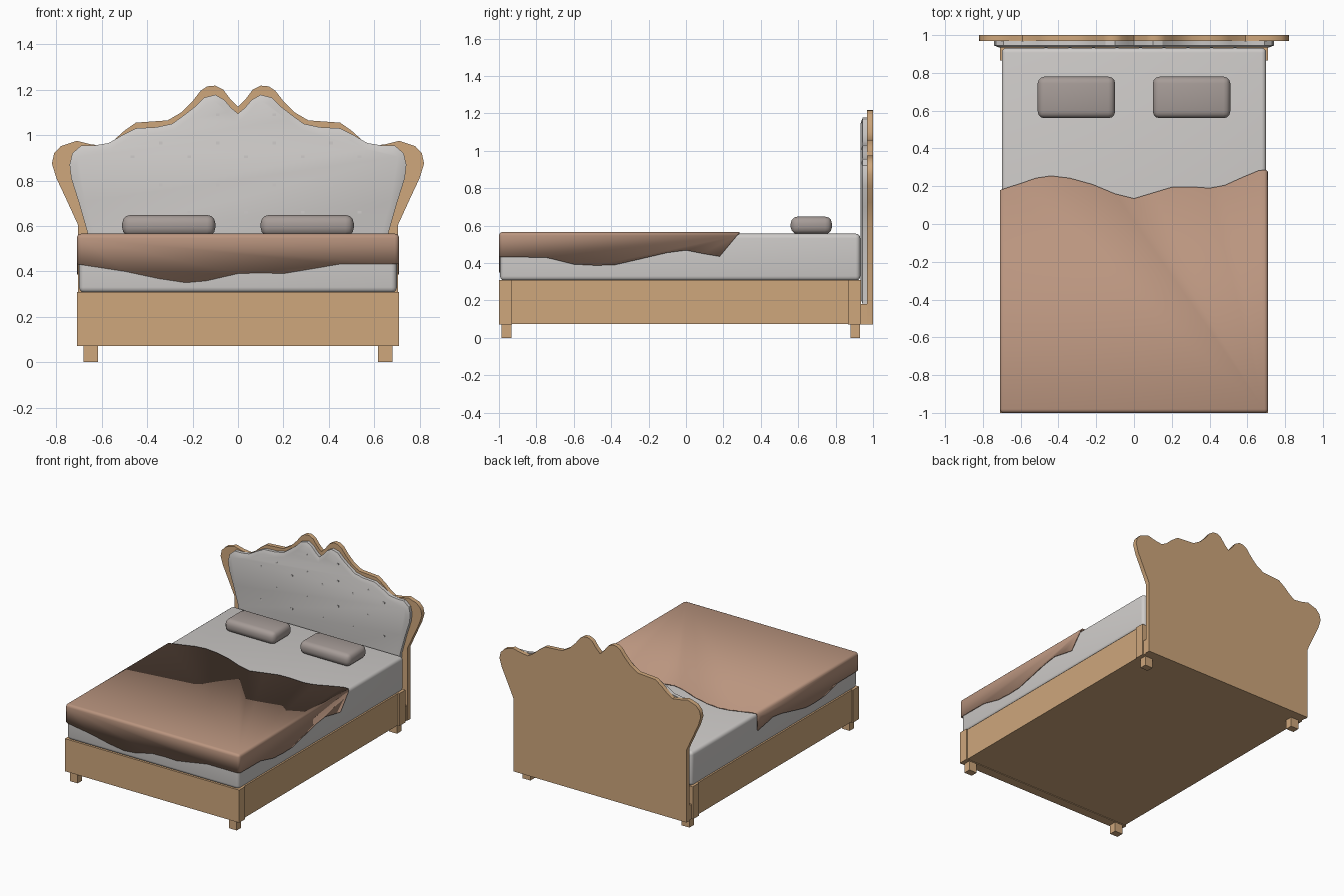
import bpy, bmesh, math
from mathutils import Vector

if "Cube" in bpy.data.objects:
    bpy.data.objects.remove(bpy.data.objects["Cube"])


def material(name, rgb):
    m = bpy.data.materials.new(name)
    m.diffuse_color = (*rgb, 1)
    m.use_nodes = True
    m.node_tree.nodes["Principled BSDF"].inputs["Base Color"].default_value = m.diffuse_color
    return m


WOOD = material("light wood", (0.62, 0.385, 0.2))
LINEN = material("pale linen", (0.62, 0.60, 0.585))
BLANKET = material("tan blanket", (0.49, 0.30, 0.212))
PILLOW = material("taupe pillow", (0.38, 0.33, 0.31))


def finish(bm, name, mat, angle=None):
    bmesh.ops.recalc_face_normals(bm, faces=bm.faces)
    me = bpy.data.meshes.new(name)
    bm.to_mesh(me)
    bm.free()
    me.materials.append(mat)
    ob = bpy.data.objects.new(name, me)
    bpy.context.collection.objects.link(ob)
    if angle:
        bpy.ops.object.select_all(action='DESELECT')
        ob.select_set(True)
        bpy.context.view_layer.objects.active = ob
        bpy.ops.object.shade_smooth_by_angle(angle=math.radians(angle))
    return ob


def box(name, lo, hi, mat, bevel=0, segs=3):
    bm = bmesh.new()
    bmesh.ops.create_cube(bm, size=1)
    for v in bm.verts:
        v.co = Vector([(a + b) / 2 + c * (b - a) for a, b, c in zip(lo, hi, v.co)])
    if bevel:
        bmesh.ops.bevel(bm, geom=bm.edges[:], offset=bevel, segments=segs,
                        profile=0.5, affect='EDGES')
    return finish(bm, name, mat, 50 if bevel else None)


def mirrored_prism(half, y_back, y_front):
    """Extrude a half outline, mirrored in x, from y_back to y_front."""
    pts = half + [(-x, z) for x, z in reversed(half) if x > 0]
    bm = bmesh.new()
    face = bm.faces.new([bm.verts.new((x, y_back, z)) for x, z in pts])
    ret = bmesh.ops.extrude_face_region(bm, geom=[face], use_keep_orig=True)
    for v in [g for g in ret['geom'] if isinstance(g, bmesh.types.BMVert)]:
        v.co.y = y_front
    front = [g for g in ret['geom'] if isinstance(g, bmesh.types.BMFace)]
    bmesh.ops.recalc_face_normals(bm, faces=bm.faces)
    return bm, front


# Headboard: scalloped wooden board
board = [(0.705, 0.07), (0.705, 0.605), (0.76, 0.725), (0.80, 0.81), (0.82, 0.875),
         (0.81, 0.92), (0.78, 0.952), (0.71, 0.975), (0.65, 0.96), (0.59, 0.952),
         (0.55, 0.975), (0.50, 1.02), (0.45, 1.055), (0.38, 1.06), (0.31, 1.065),
         (0.25, 1.10), (0.20, 1.15), (0.165, 1.195), (0.135, 1.215), (0.10, 1.218),
         (0.065, 1.20), (0.035, 1.16), (0, 1.125)]
bm, _ = mirrored_prism(board, 1.0, 0.968)
finish(bm, "headboard_frame", WOOD, 35)

# Headboard: padded panel with sloping rim
pad = [(0.66, 0.18), (0.66, 0.56), (0.70, 0.70), (0.735, 0.81), (0.742, 0.87),
       (0.73, 0.92), (0.69, 0.955), (0.63, 0.955), (0.57, 0.965), (0.51, 1.00),
       (0.45, 1.03), (0.36, 1.035), (0.29, 1.05), (0.235, 1.09), (0.19, 1.125),
       (0.15, 1.165), (0.10, 1.178), (0.06, 1.155), (0.03, 1.12), (0, 1.095)]
bm, front = mirrored_prism(pad, 0.97, 0.945)
bmesh.ops.inset_region(bm, faces=front, thickness=0.028, depth=0.011, use_even_offset=True)
finish(bm, "headboard_padding", LINEN, 25)

# Small tufting buttons in staggered rows
bm = bmesh.new()
for z, count in ((1.09, 2), (0.965, 4), (0.905, 5), (0.78, 4), (0.66, 5)):
    for i in range(count):
        x = (i - (count - 1) / 2) * 0.25 + 0.035
        ret = bmesh.ops.create_cube(bm, size=1)
        for v in ret['verts']:
            v.co = Vector((x + v.co.x * 0.016, 0.934 + v.co.y * 0.004, z + v.co.z * 0.012))
finish(bm, "padding_buttons", LINEN)

# Bed base: core, end boards, support under the padding, feet
box("base_core", (-0.7, -0.95, 0.075), (0.7, 0.9, 0.308), WOOD)
box("foot_board", (-0.71, -1.0, 0.07), (0.71, -0.93, 0.31), WOOD)
box("head_end_board", (-0.71, 0.865, 0.07), (0.71, 0.935, 0.31), WOOD)
box("headboard_support", (-0.7, 0.93, 0.07), (0.7, 0.97, 0.18), WOOD)
for side in (-1, 1):
    for label, y in (("front", -0.96), ("back", 0.905)):
        x = side * 0.648
        box(label + "_foot", (x - 0.032, y - 0.026, 0), (x + 0.032, y + 0.026, 0.075), WOOD)

# Mattress
box("mattress", (-0.7, -0.994, 0.305), (0.7, 0.932, 0.557), LINEN, 0.025, 4)

# Blanket: top sheet and three hanging skirts with wavy hems
X, Y, Z = 0.71, -1.0, 0.566
wave = [(-0.6, 0.215), (-0.52, 0.243), (-0.44, 0.255), (-0.34, 0.243), (-0.22, 0.21),
        (-0.1, 0.16), (0, 0.135), (0.1, 0.165), (0.2, 0.195), (0.3, 0.197),
        (0.4, 0.19), (0.48, 0.205), (0.58, 0.25), (0.66, 0.283)]
side_hem = [(0.09, 0.45), (0, 0.468), (-0.1, 0.455), (-0.25, 0.42), (-0.38, 0.39),
            (-0.48, 0.387), (-0.6, 0.393), (-0.75, 0.43)]
front_hem = [(-0.5, 0.40), (-0.35, 0.368), (-0.23, 0.35), (-0.14, 0.358), (0, 0.39),
             (0.1, 0.393), (0.2, 0.39), (0.32, 0.41), (0.45, 0.432)]
bm = bmesh.new()
V = lambda x, y, z: bm.verts.new((x, y, z))
fl, fr, bl, br = V(-X, Y, Z), V(X, Y, Z), V(-X, 0.18, Z), V(X, 0.288, Z)
cl, cr = V(-X, Y, 0.432), V(X, Y, 0.432)
bm.faces.new([fl, fr, br] + [V(x, y, Z) for x, y in reversed(wave)] + [bl])
bm.faces.new([fr, fl, cl] + [V(x, Y, z) for x, z in front_hem] + [cr])
bm.faces.new([br, fr, cr] + [V(X, y, z) for y, z in reversed(side_hem)] + [V(X, 0.18, 0.435)])
bm.faces.new([bl, V(-X, 0.175, 0.435)] + [V(-X, y, z) for y, z in side_hem] + [cl, fl])
bmesh.ops.recalc_face_normals(bm, faces=bm.faces)
folds = [e for e in bm.edges if len(e.link_faces) == 2]
bmesh.ops.bevel(bm, geom=folds, offset=0.02, segments=3, profile=0.5, affect='EDGES')
blanket = finish(bm, "blanket", BLANKET, 40)
solid = blanket.modifiers.new("thickness", 'SOLIDIFY')
solid.thickness = 0.008
solid.offset = -1

# Pillows
for side in (-1, 1):
    x = side * 0.305
    box("pillow", (x - 0.205, 0.56, 0.555), (x + 0.205, 0.78, 0.648), PILLOW, 0.036, 3)
